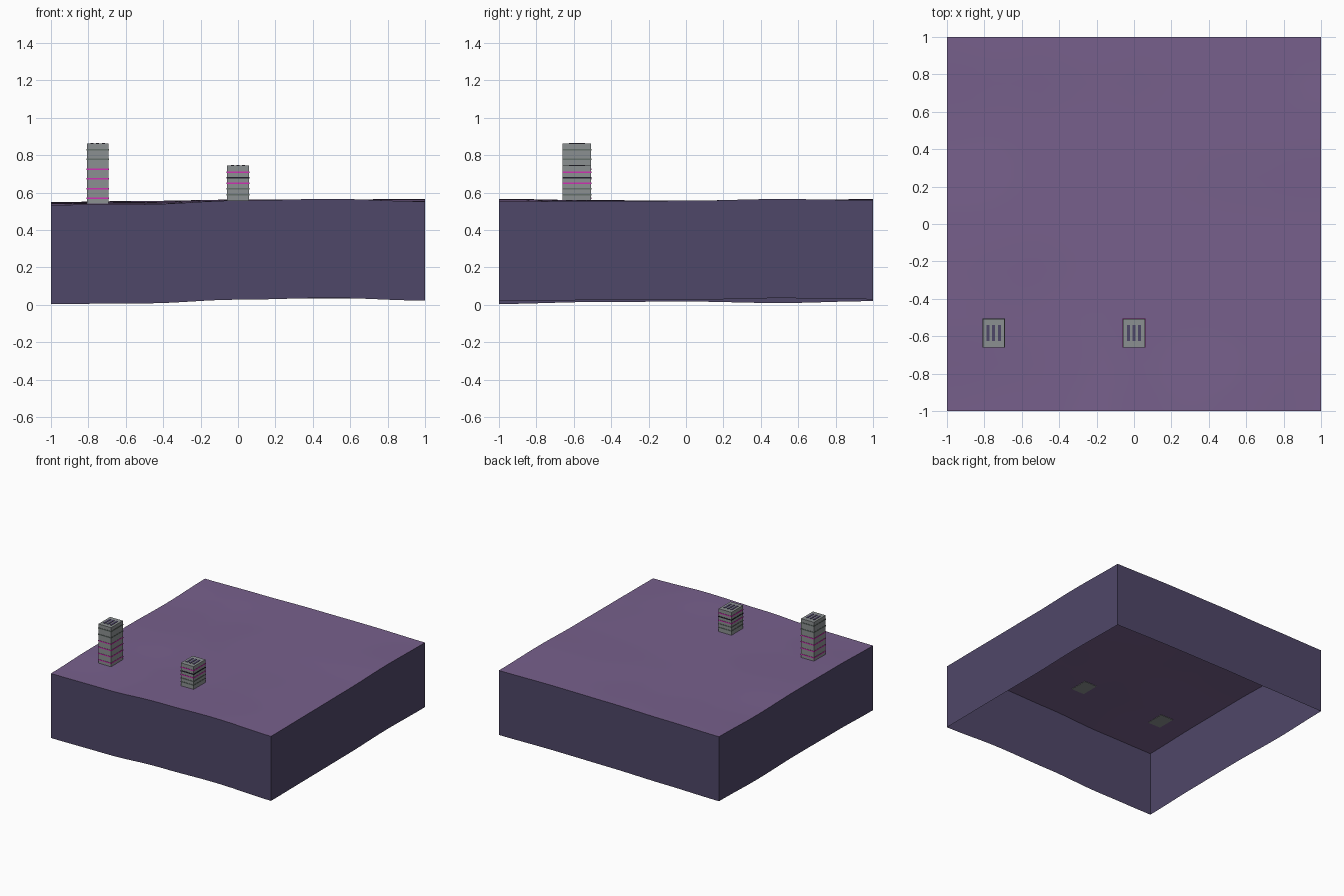
import bpy, bmesh, math

if "Cube" in bpy.data.objects:
    bpy.data.objects.remove(bpy.data.objects["Cube"])


def material(name, rgb):
    m = bpy.data.materials.new(name)
    m.use_nodes = True
    m.diffuse_color = (*rgb, 1)
    m.node_tree.nodes["Principled BSDF"].inputs["Base Color"].default_value = (*rgb, 1)
    return m


GROUND = material("purple ground", (0.185, 0.117, 0.262))
WALL = material("indigo wall", (0.078, 0.063, 0.140))
CONCRETE = material("grey concrete", (0.26, 0.28, 0.285))
PINK = material("lit pink window", (0.62, 0.03, 0.45))
DARK = material("dark window", (0.015, 0.013, 0.025))
DIM = material("dim grey window", (0.13, 0.16, 0.145))

# Gentle hill heights in thousandths, rows from front to back
HILLS = [(5, 8, 28, 37, 23), (15, 12, 26, 30, 25), (18, 20, 26, 28, 27),
         (10, 18, 28, 34, 36), (20, 26, 33, 35, 30)]
DEPTH = 0.53
N = 24


def blend(values, t):
    i = min(int(t), len(values) - 2)
    f = (1 - math.cos((t - i) * math.pi)) / 2
    return values[i] * (1 - f) + values[i + 1] * f


def hill(x, y):
    rows = [blend(row, (x + 1) * 2) for row in HILLS]
    return blend(rows, (y + 1) * 2) / 1000


def finish(name, bm, *mats):
    mesh = bpy.data.meshes.new(name)
    bm.to_mesh(mesh)
    bm.free()
    for m in mats:
        mesh.materials.append(m)
    ob = bpy.data.objects.new(name, mesh)
    bpy.context.collection.objects.link(ob)
    return ob


# Rolling ground with a hanging skirt, open underneath
bm = bmesh.new()
bmesh.ops.create_grid(bm, x_segments=N, y_segments=N, size=1)
for v in bm.verts:
    v.co.z = hill(v.co.x, v.co.y) + DEPTH
rim = [e for e in bm.edges if e.is_boundary]
skirt = bmesh.ops.extrude_edge_only(bm, edges=rim)["geom"]
for g in skirt:
    if isinstance(g, bmesh.types.BMVert):
        g.co.z -= DEPTH
bm.normal_update()
bmesh.ops.recalc_face_normals(bm, faces=bm.faces)
for f in bm.faces:
    f.material_index = 0 if abs(f.normal.z) > 0.5 else 1
    f.smooth = f.material_index == 0
ground = finish("ground_block", bm, GROUND, WALL)
bpy.context.view_layer.objects.active = ground
ground.select_set(True)
bpy.ops.object.shade_smooth_by_angle(angle=math.radians(30))


def box(name, centre, size, mat):
    bm = bmesh.new()
    bmesh.ops.create_cube(bm, size=1)
    for v in bm.verts:
        v.co = [c + p * s for c, p, s in zip(centre, v.co, size)]
    return finish(name, bm, mat)


# Tower with window bands on every side and three roof vents
WIDTH, LENGTH, Y = 0.116, 0.152, -0.583


def tower(name, x, top, first, step, bands):
    base = hill(x, Y) + DEPTH - 0.003
    box(name, (x, Y, (base + top) / 2), (WIDTH, LENGTH, top - base), CONCRETE)
    for i, mat in enumerate(bands):
        box(f"{name}_window_band_{i}", (x, Y, first - i * step),
            (WIDTH + 0.005, LENGTH + 0.005, 0.008), mat)
    for i in (-1, 0, 1):
        box(f"{name}_roof_vent_{i + 2}", (x + i * 0.03, Y, top),
            (0.016, 0.084, 0.006), WALL)


tower("tall_tower", -0.75, 0.863, 0.83, 0.052, [DIM, DIM, PINK, PINK, PINK, PINK])
tower("short_tower", 0, 0.744, 0.71, 0.03, [PINK, DARK, PINK, DIM, DIM])
